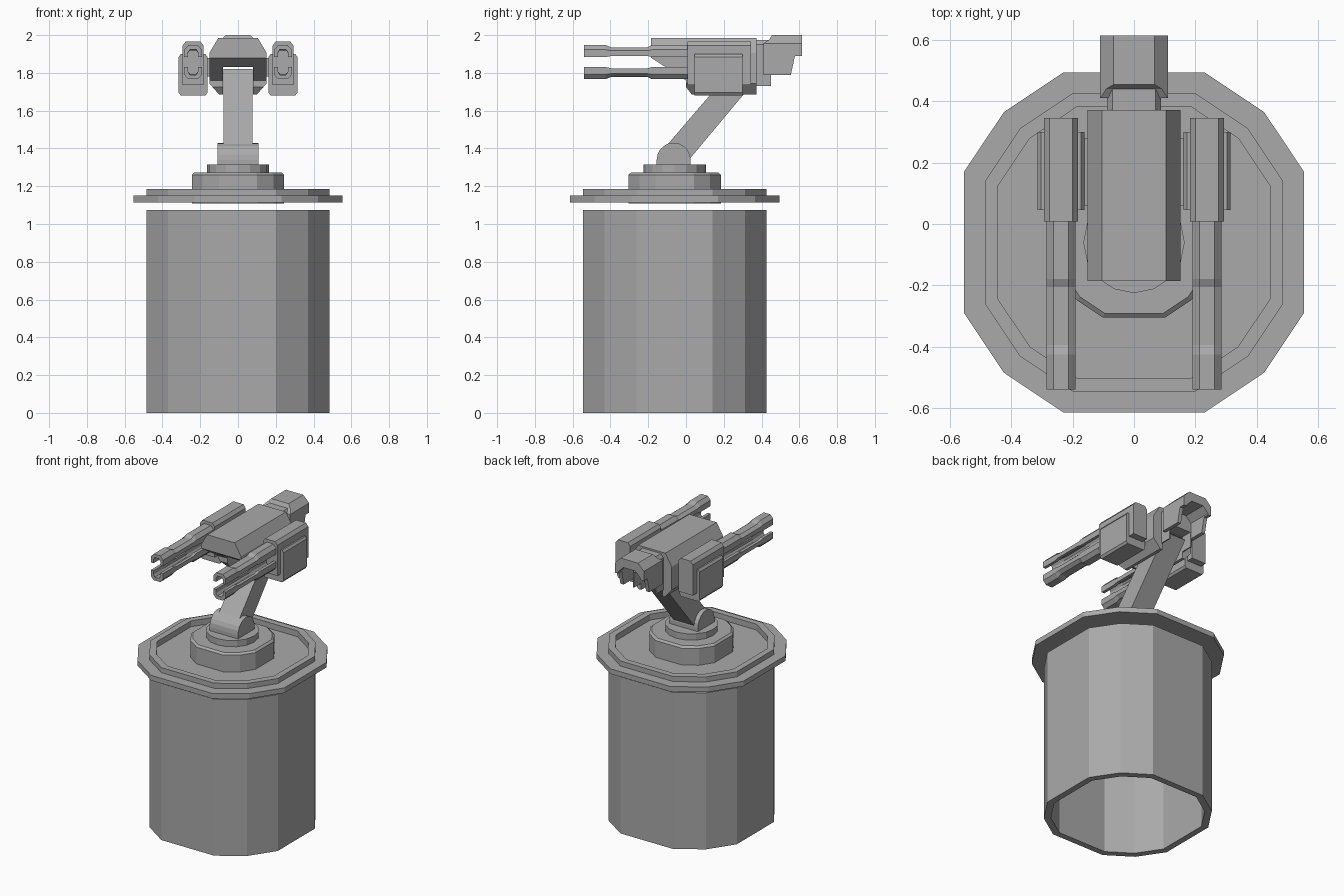
import bpy, bmesh, math
from mathutils import Vector

if "Cube" in bpy.data.objects:
    bpy.data.objects.remove(bpy.data.objects["Cube"])

metal = bpy.data.materials.new("grey metal")
metal.diffuse_color = (0.4, 0.4, 0.4, 1)
metal.use_nodes = True
metal.node_tree.nodes["Principled BSDF"].inputs["Base Color"].default_value = metal.diffuse_color
CY = -0.06  # turret axis


def finish(name, bm):
    bmesh.ops.recalc_face_normals(bm, faces=bm.faces)
    me = bpy.data.meshes.new(name)
    bm.to_mesh(me)
    bm.free()
    me.materials.append(metal)
    ob = bpy.data.objects.new(name, me)
    bpy.context.collection.objects.link(ob)
    return ob


def loft(name, rings, cap=True, closed=False):
    """Skin a list of equal-length point rings."""
    bm = bmesh.new()
    vs = [[bm.verts.new(p) for p in r] for r in rings]
    n = len(vs[0])
    pairs = list(zip(vs, vs[1:])) + ([(vs[-1], vs[0])] if closed else [])
    for a, b in pairs:
        for i in range(n):
            j = (i + 1) % n
            bm.faces.new((a[i], a[j], b[j], b[i]))
    if cap and not closed:
        bm.faces.new(vs[0])
        bm.faces.new(vs[-1])
    return finish(name, bm)


def along_y(name, xz, y0, y1):
    return loft(name, [[(x, y, z) for x, z in xz] for y in (y0, y1)])


def along_x(name, yz, x0, x1):
    return loft(name, [[(x, y, z) for y, z in yz] for x in (x0, x1)])


def mirrored(half):
    """Complete a right-hand section to the left."""
    return half + [(-x, z) for x, z in reversed(half)]


def intersect(ob, cutter):
    m = ob.modifiers.new("trim", 'BOOLEAN')
    m.operation, m.solver, m.object = 'INTERSECT', 'EXACT', cutter
    dg = bpy.context.evaluated_depsgraph_get()
    ob.data = bpy.data.meshes.new_from_object(ob.evaluated_get(dg))
    ob.modifiers.clear()
    bpy.data.objects.remove(cutter)


def facet_ring(r, z):
    """Twelve-sided ring with broad faces on the four sides."""
    angs = [math.radians(a + q) for q in (0, 90, 180, 270) for a in (22.5, 45, 67.5)]
    return [(r * math.cos(a), CY + r * math.sin(a), z) for a in angs]


def facet_stack(name, profile, **kw):
    return loft(name, [facet_ring(r, z) for r, z in profile], **kw)


# Open drum, rimmed plate, and turntable housing
facet_stack("drum", [(0.525, 0), (0.525, 1.075), (0.48, 1.075), (0.48, 0)], closed=True)
facet_stack("base_plate", [(0.60, 1.115), (0.60, 1.15), (0.525, 1.15), (0.525, 1.185),
                           (0.48, 1.185), (0.48, 1.145)])
facet_stack("turntable", [(0.265, 1.108), (0.265, 1.26), (0.25, 1.272)])
loft("swivel_disc", [[(0.165 * math.cos(i * math.pi / 8), CY + 0.165 * math.sin(i * math.pi / 8), z)
                      for i in range(16)] for z in (1.265, 1.315)])

# Arched pivot block and slanted arm
arch = [(-0.155, 1.31), (0.025, 1.31)] + [
    (-0.065 + 0.09 * math.cos(i * math.pi / 10), 1.34 + 0.09 * math.sin(i * math.pi / 10))
    for i in range(11)]
along_x("pivot_block", arch, -0.108, 0.108)
along_x("arm", [(-0.12, 1.395), (0.02, 1.345), (0.30, 1.68), (0.40, 1.80), (0.38, 1.82),
                (0.245, 1.82)], -0.078, 0.078)

# Body: slotted octagonal section trimmed to its side outline
body = along_y("body", mirrored([(0.08, 1.83), (0.08, 1.685), (0.10, 1.685), (0.152, 1.745),
                                 (0.152, 1.905), (0.104, 1.986)]), -0.3, 0.5)
intersect(body, along_x("body_outline", [
    (-0.185, 2.1), (-0.185, 1.88), (-0.11, 1.832), (0.0, 1.76), (0.0, 1.725), (0.035, 1.68),
    (0.372, 1.68), (0.372, 2.1)], -0.3, 0.3))

# Neck and hollow tail hood
along_y("neck", mirrored([(0.08, 1.835), (0.08, 1.73), (0.088, 1.73), (0.088, 1.95),
                          (0.07, 1.975)]), 0.36, 0.45)
tail = along_y("tail_hood", mirrored([(0.045, 1.94), (0.085, 1.90), (0.085, 1.78), (0.11, 1.78),
                                      (0.11, 1.955), (0.066, 2.0)]), 0.3, 0.8)
intersect(tail, along_x("tail_outline", [
    (0.41, 1.79), (0.555, 1.79), (0.577, 1.89), (0.615, 1.89), (0.615, 2.1), (0.455, 2.1),
    (0.455, 2.0), (0.44, 1.975), (0.41, 1.955)], -0.3, 0.3))

# Gun pods with side panels and paired channel barrels
GX, GZ = 0.238, 1.857
# Channel section: half width, height above its open edge (as a fraction)
channel = mirrored([(0.026, 0), (0.026, 0.40), (0.016, 0.65)][::-1] +
                   [(0.047, 0), (0.047, 0.62), (0.025, 1.0)])
# Barrel stations: y, inner edge, outer edge
stations = [(-0.54, 0.026, 0.09), (-0.425, 0.026, 0.09), (-0.395, 0.033, 0.078),
            (-0.205, 0.033, 0.078), (-0.18, 0.026, 0.09), (0.02, 0.026, 0.09)]

for side, s in (("left", -1), ("right", 1)):
    block = [(GX + dx, z) for dx, z in ((-0.055, 1.735), (0.055, 1.735), (0.055, 1.945),
                                        (0.038, 1.967), (-0.038, 1.967), (-0.055, 1.945))]
    along_y(side + "_gun_pod", [(s * x, z) for x, z in block], 0.008, 0.345)
    panel = [(GX + dx, z) for dx, z in ((-0.065, 1.68), (0.065, 1.68), (0.076, 1.695),
                                        (0.076, 1.885), (0.065, 1.90), (-0.065, 1.90),
                                        (-0.076, 1.885), (-0.076, 1.695))]
    along_y(side + "_pod_panel", [(s * x, z) for x, z in panel], 0.045, 0.30)
    # Mount between the pod and the body
    along_x(side + "_pod_mount", [(0.06, 1.78), (0.28, 1.78), (0.28, 1.88), (0.06, 1.88)],
            s * 0.14, s * 0.19)
    for level, v in (("upper", 1), ("lower", -1)):
        loft(f"{side}_{level}_barrel",
             [[(s * GX + x, y, GZ + v * (lo + t * (hi - lo))) for x, t in channel]
              for y, lo, hi in stations])
